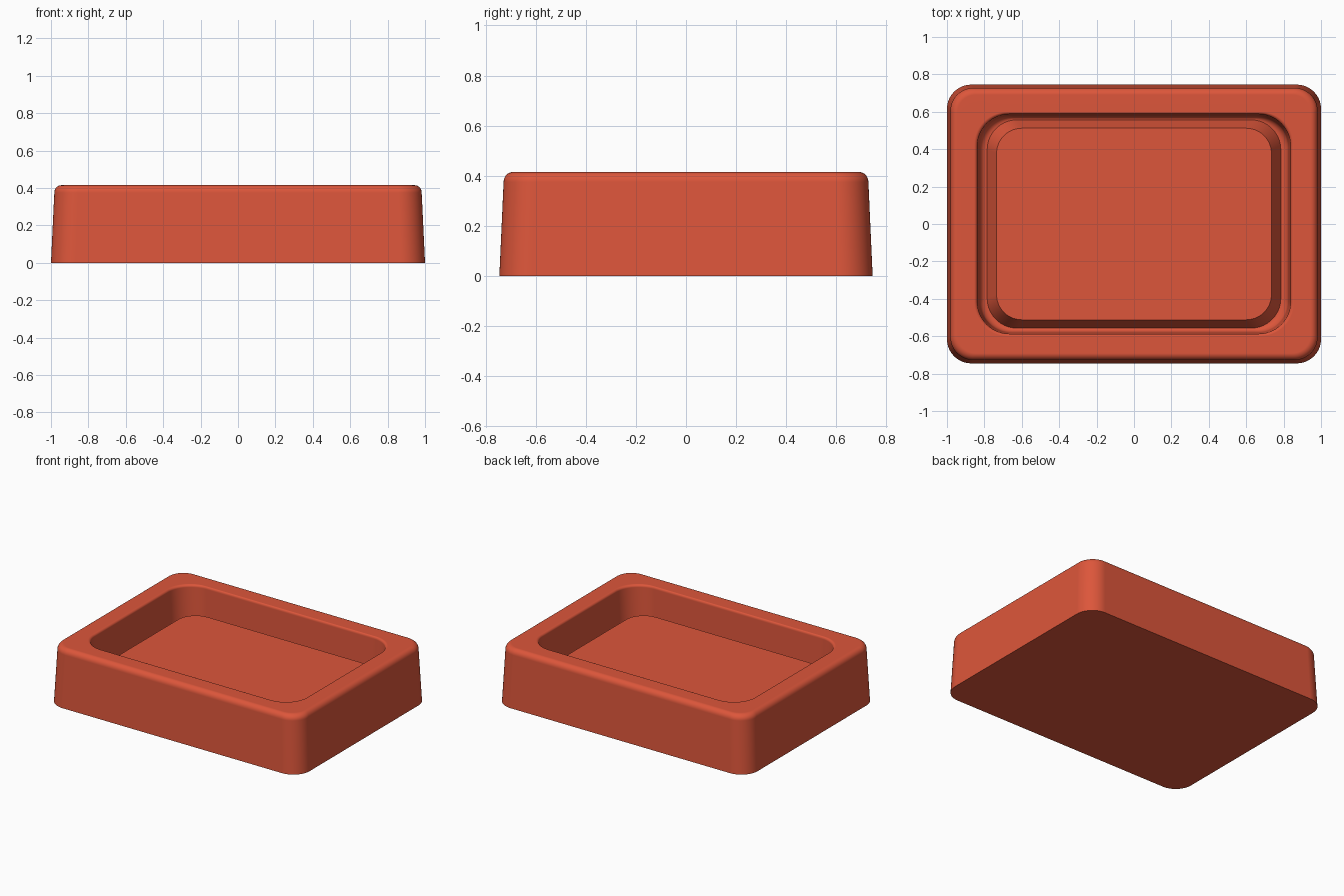
import bpy, bmesh
from math import cos, sin, pi, radians

cube = bpy.data.objects.get("Cube")
if cube:
    bpy.data.objects.remove(cube, do_unlink=True)

# Terracotta red material
red = bpy.data.materials.new("terracotta_red")
red.use_nodes = True
colour = (0.72, 0.093, 0.043, 1)
red.diffuse_color = colour
red.node_tree.nodes["Principled BSDF"].inputs["Base Color"].default_value = colour

CORNER_STEPS = 14
FILLET_STEPS = 7


def rounded_rectangle(bm, half_x, half_y, radius, z):
    """One closed loop of vertices, anticlockwise from above."""
    loop = []
    for quarter, (sx, sy) in enumerate([(1, 1), (-1, 1), (-1, -1), (1, -1)]):
        for i in range(CORNER_STEPS + 1):
            a = (quarter + i / CORNER_STEPS) * pi / 2
            loop.append(bm.verts.new((sx * (half_x - radius) + radius * cos(a),
                                      sy * (half_y - radius) + radius * sin(a), z)))
    return loop


def arc(start, end, convex):
    """Quarter-round sections between two (half_x, half_y, radius, z) sections."""
    result = []
    for i in range(FILLET_STEPS + 1):
        a = i / FILLET_STEPS * pi / 2
        side, rise = (1 - cos(a), sin(a)) if convex else (sin(a), 1 - cos(a))
        mix = [s + (e - s) * side for s, e in zip(start[:3], end[:3])]
        result.append((*mix, start[3] + (end[3] - start[3]) * rise))
    return result


# Sections from the base, over the rim, down into the groove and up to the floor
sections = [(1.0, 0.745, 0.13, 0.0)]
sections += arc((0.982, 0.728, 0.125, 0.375), (0.945, 0.691, 0.10, 0.415), True)
sections += arc((0.855, 0.598, 0.175, 0.415), (0.838, 0.587, 0.172, 0.398), False)
sections += arc((0.825, 0.58, 0.17, 0.18), (0.785, 0.557, 0.16, 0.135), True)
sections += [(0.735, 0.512, 0.135, 0.245)]

bm = bmesh.new()
loops = [rounded_rectangle(bm, *s) for s in sections]
for low, high in zip(loops, loops[1:]):
    for i in range(len(low)):
        j = (i + 1) % len(low)
        bm.faces.new((low[i], low[j], high[j], high[i]))
bm.faces.new(list(reversed(loops[0])))
bm.faces.new(loops[-1])

mesh = bpy.data.meshes.new("tray_body")
bm.to_mesh(mesh)
bm.free()
mesh.materials.append(red)
tray = bpy.data.objects.new("tray_body", mesh)
bpy.context.collection.objects.link(tray)

# Smooth fillets, crisp creases and flat top
bpy.ops.object.select_all(action='DESELECT')
tray.select_set(True)
bpy.context.view_layer.objects.active = tray
bpy.ops.object.shade_smooth_by_angle(angle=radians(30))
weighted = tray.modifiers.new("weighted_normals", 'WEIGHTED_NORMAL')
weighted.keep_sharp = True
